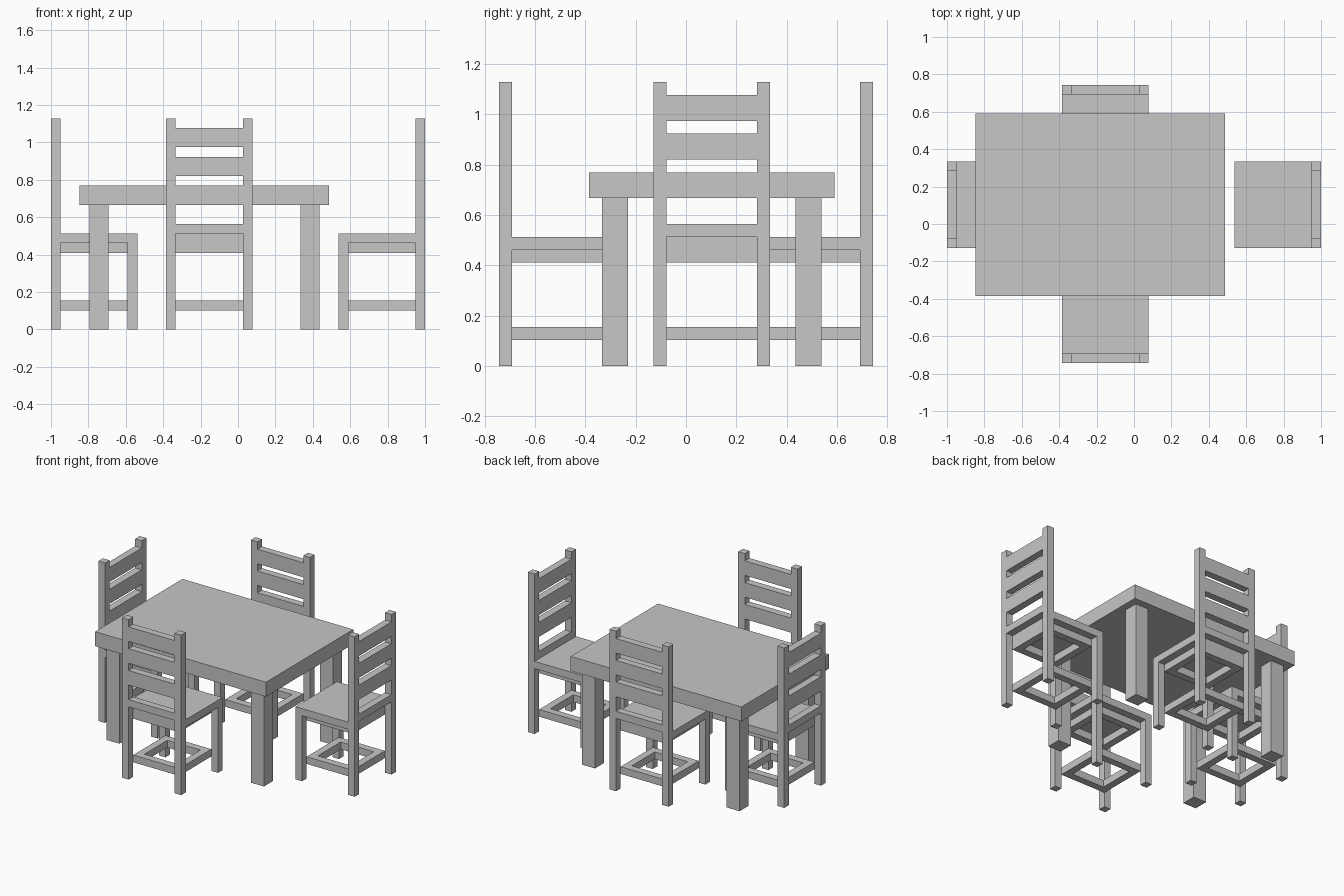
import bpy
import bmesh
import math
from mathutils import Matrix, Vector

cube = bpy.data.objects.get("Cube")
if cube:
    bpy.data.objects.remove(cube, do_unlink=True)

GREY = (0.57, 0.57, 0.57, 1.0)
grey = bpy.data.materials.new("plain grey")
grey.use_nodes = True
grey.diffuse_color = GREY
grey.node_tree.nodes["Principled BSDF"].inputs["Base Color"].default_value = GREY

# All sizes below are counted in timber thicknesses
UNIT = 2 / 39


def box_mesh(name, boxes):
    """Mesh made of boxes, each given as x, y and z ranges."""
    bm = bmesh.new()
    for ranges in boxes:
        size = [(b - a) * UNIT for a, b in ranges]
        middle = Vector([(a + b) / 2 * UNIT for a, b in ranges])
        matrix = Matrix.Translation(middle) @ Matrix.Diagonal((*size, 1))
        bmesh.ops.create_cube(bm, size=1, matrix=matrix)
    mesh = bpy.data.meshes.new(name)
    bm.to_mesh(mesh)
    bm.free()
    mesh.materials.append(grey)
    return mesh


def place(name, mesh, x, y, angle=0):
    obj = bpy.data.objects.new(name, mesh)
    obj.location = (x * UNIT, y * UNIT, 0)
    obj.rotation_euler.z = angle
    bpy.context.collection.objects.link(obj)


# Chair, with the backrest towards -y
H = 4.5            # half width
I = H - 1          # half width between the legs
R = I - 1          # half width inside the rails
left, right, inner = (-H, -I), (I, H), (-I, I)


def rail_ring(z):
    """Square ring of rails set inside the legs."""
    low, high, short = (-I, -R), (R, I), (-R, R)
    return [(inner, low, z), (inner, high, z), (low, short, z), (high, short, z)]


chair_parts = {
    "back_posts": [(side, left, (0, 22)) for side in (left, right)],
    "front_legs": [(side, right, (0, 9)) for side in (left, right)],
    "stretchers": rail_ring((2, 3)),
    "seat_apron": rail_ring((8, 9)),
    "seat": [((-H, H), (-I, H), (9, 10))],
    "back_slats": [(inner, left, z) for z in ((10, 11), (13, 15), (16, 18), (19, 21))],
}
chair_meshes = {part: box_mesh(part, boxes) for part, boxes in chair_parts.items()}

# Four chairs around the table
chairs = {
    "front_chair": (-3, -10),
    "left_chair": (15, 2),
    "back_chair": (-3, 10),
    "right_chair": (-15, 2),
}
for turn, (chair, (x, y)) in enumerate(chairs.items()):
    for part, mesh in chair_meshes.items():
        place(f"{chair}_{part}", mesh, x, y, turn * math.pi / 2)

# Table
TABLE_AT = (-3.5, 2)
TOP_X, TOP_Y = 13, 9.5
top = box_mesh("table_top", [((-TOP_X, TOP_X), (-TOP_Y, TOP_Y), (13, 15))])
place("table_top", top, *TABLE_AT)


def leg_ranges(half):
    """Leg spans at both ends, set in from the table edge."""
    return [(1 - half, 3 - half), (half - 3, half - 1)]


legs = box_mesh("table_legs", [(lx, ly, (0, 13))
                               for lx in leg_ranges(TOP_X) for ly in leg_ranges(TOP_Y)])
place("table_legs", legs, *TABLE_AT)
